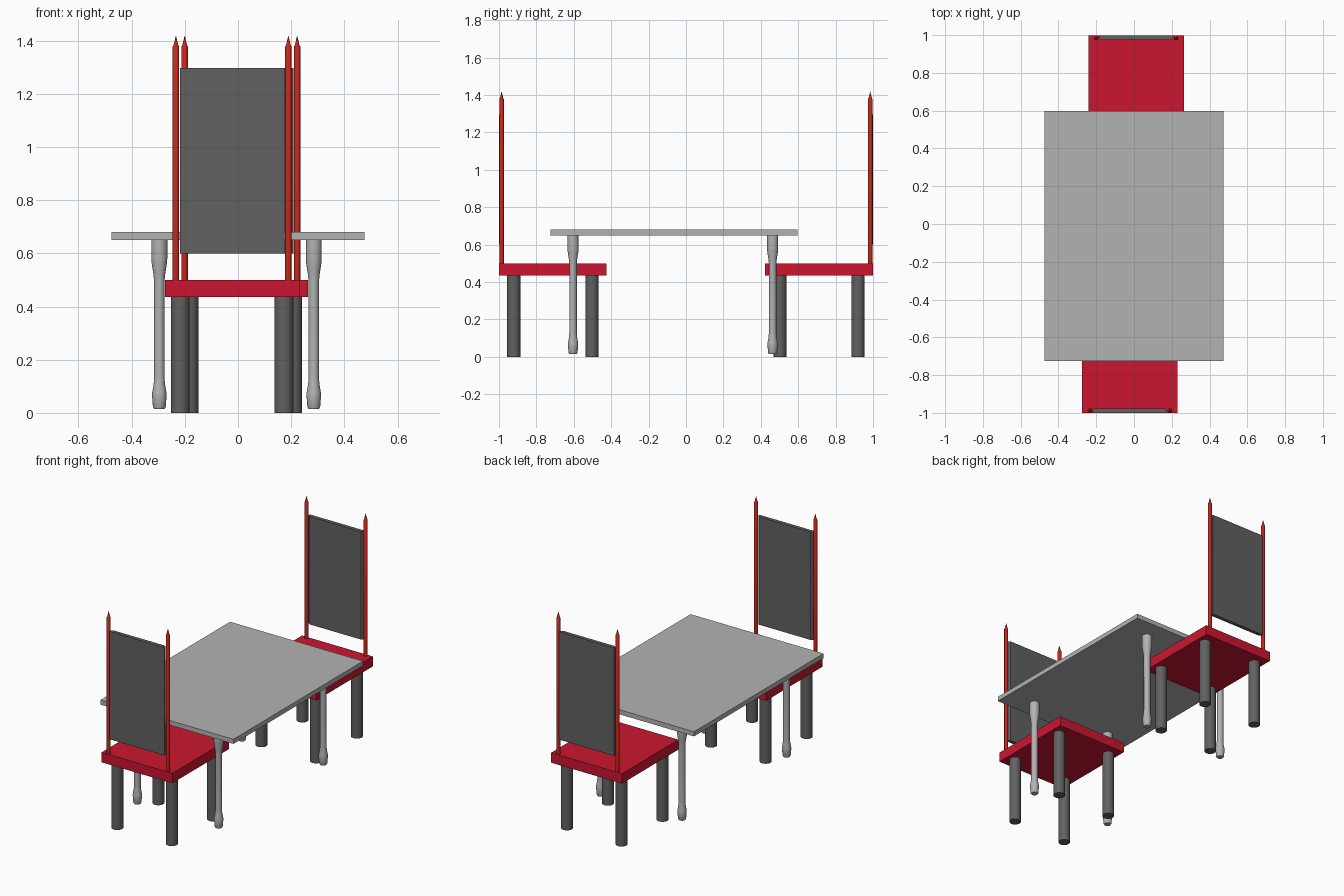
import bpy, bmesh, math
from mathutils import Matrix

if "Cube" in bpy.data.objects:
    bpy.data.objects.remove(bpy.data.objects["Cube"])


def material(name, color):
    m = bpy.data.materials.new(name)
    m.diffuse_color = (*color, 1)
    m.use_nodes = True
    m.node_tree.nodes["Principled BSDF"].inputs["Base Color"].default_value = m.diffuse_color
    return m


SEAT_RED = material("seat_red", (0.60, 0.008, 0.03))
POST_RED = material("post_red", (0.56, 0.02, 0.012))
DARK = material("dark_grey", (0.12, 0.12, 0.12))
LIGHT = material("light_grey", (0.45, 0.45, 0.45))


def finish(bm, name, mat, smooth=False):
    bmesh.ops.recalc_face_normals(bm, faces=bm.faces)
    me = bpy.data.meshes.new(name)
    bm.to_mesh(me)
    bm.free()
    ob = bpy.data.objects.new(name, me)
    bpy.context.collection.objects.link(ob)
    me.materials.append(mat)
    if smooth:
        bpy.ops.object.select_all(action='DESELECT')
        ob.select_set(True)
        bpy.context.view_layer.objects.active = ob
        bpy.ops.object.shade_smooth_by_angle(angle=math.radians(30))
    return ob


def box(name, x, y, z, mat):
    bm = bmesh.new()
    bmesh.ops.create_cube(bm, size=1)
    for v in bm.verts:
        v.co = [r[0] if c < 0 else r[1] for c, r in zip(v.co, (x, y, z))]
    return finish(bm, name, mat)


def lathe(name, profile, x, y, mat, sides=24):
    """Turned part from (radius, z) pairs, capped at both ends."""
    bm = bmesh.new()
    rings = [[bm.verts.new((x + r * math.cos(2 * math.pi * i / sides),
                            y + r * math.sin(2 * math.pi * i / sides), z))
              for i in range(sides)] for r, z in profile]
    for a, b in zip(rings, rings[1:]):
        for i in range(sides):
            j = (i + 1) % sides
            bm.faces.new((a[i], a[j], b[j], b[i]))
    bm.faces.new(rings[0])
    bm.faces.new(rings[-1])
    return finish(bm, name, mat, True)


def back_panel(name, mat):
    """Upright panel with chamfered side edges."""
    w, c, y0, y1 = 0.197, 0.012, 0.264, 0.288
    outline = [(-w, y0 + c), (-w + c, y0), (w - c, y0), (w, y0 + c),
               (w, y1), (-w, y1)]
    bm = bmesh.new()
    face = bm.faces.new([bm.verts.new((x, y, 0.6)) for x, y in outline])
    top = bmesh.ops.extrude_face_region(bm, geom=[face])["geom"]
    for v in top:
        if isinstance(v, bmesh.types.BMVert):
            v.co.z = 1.297
    return finish(bm, name, mat)


def chair(prefix, cx, cy, turn):
    # built facing -y around the origin, then turned into place
    parts = [box(prefix + "_seat", (-0.253, 0.253), (-0.288, 0.288), (0.436, 0.5), SEAT_RED),
             back_panel(prefix + "_back_panel", DARK)]
    for sx, side in ((-1, "left"), (1, "right")):
        for sy, end in ((-1, "front"), (1, "rear")):
            parts.append(lathe(f"{prefix}_{end}_{side}_leg", [(0.035, 0), (0.035, 0.436)],
                               sx * 0.195, sy * 0.209, DARK))
        # back post with pointed finial
        parts.append(lathe(f"{prefix}_{side}_back_post",
                           [(0.012, 0.5), (0.012, 1.378), (0.0085, 1.384), (0.0005, 1.418)],
                           sx * 0.2115, 0.274, POST_RED, 16))
    place = Matrix.Translation((cx, cy, 0)) @ Matrix.Rotation(turn, 4, 'Z')
    for p in parts:
        p.data.transform(place)


# table
box("table_top", (-0.475, 0.475), (-0.725, 0.597), (0.65, 0.68), LIGHT)
LEG = [(0.02, 0.015), (0.024, 0.022), (0.0275, 0.065), (0.027, 0.075), (0.021, 0.11), (0.02, 0.13),
       (0.02, 0.5), (0.022, 0.52), (0.029, 0.565), (0.03, 0.58), (0.03, 0.65)]
for lx, side in ((-0.296, "left"), (0.285, "right")):
    for ly, end in ((-0.604, "front"), (0.463, "rear")):
        lathe(f"table_{end}_{side}_leg", LEG, lx, ly, LIGHT)

# two facing chairs
chair("rear_chair", 0.011, 0.711, 0)
chair("front_chair", -0.022, -0.712, math.pi)
